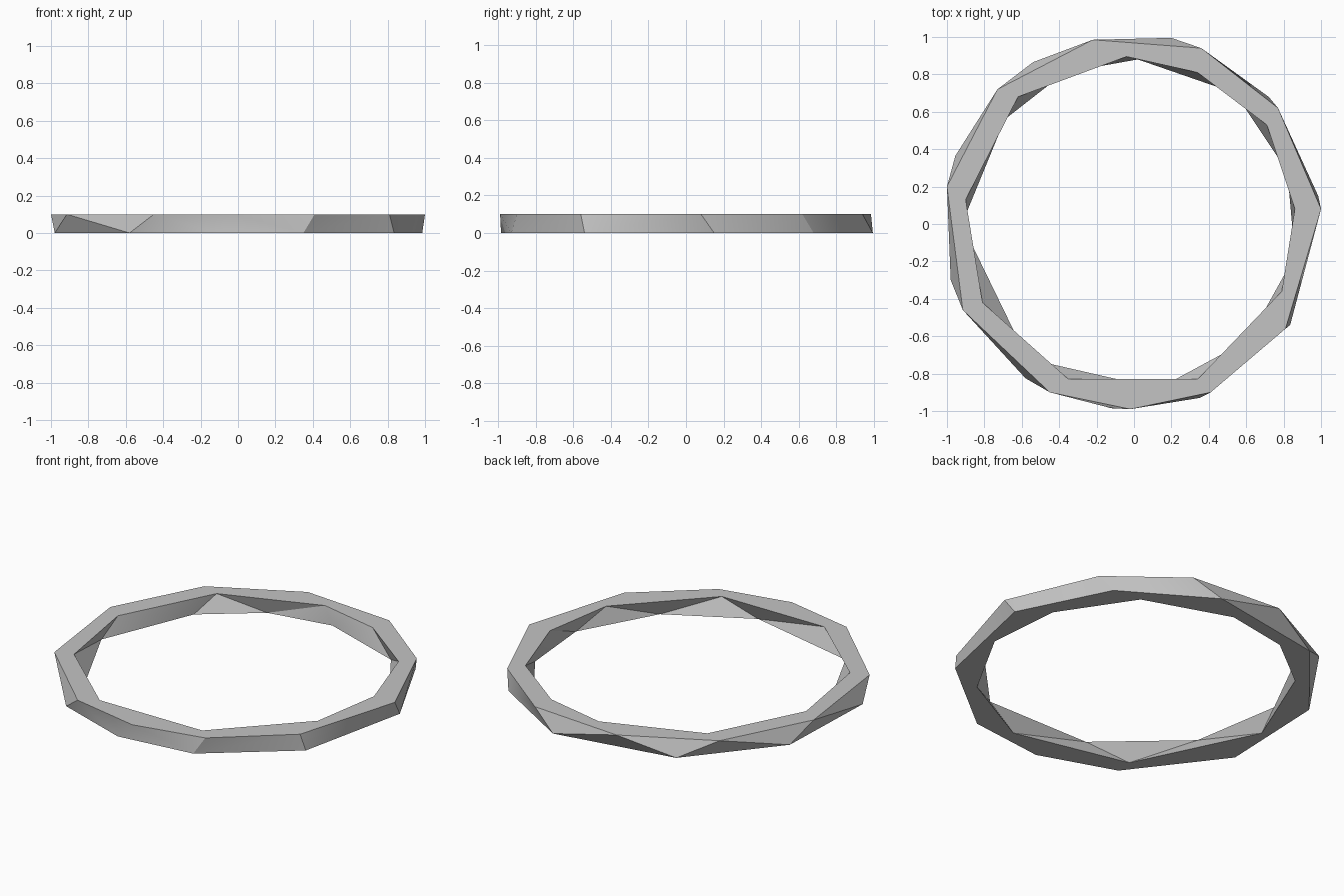
import bpy
import bmesh
import math

if "Cube" in bpy.data.objects:
    bpy.data.objects.remove(bpy.data.objects["Cube"], do_unlink=True)

HEIGHT = 0.1

# Faceted outlines, counter-clockwise from the +x side
outer_top = [(1, .08), (.77, .62), (.36, .94), (-.22, .985), (-.73, .72), (-1, .2),
             (-.915, -.46), (-.45, -.9), (-.02, -.99), (.41, -.9), (.81, -.56)]
outer_bottom = [(.985, .15), (.72, .68), (.2, .995), (-.54, .865), (-.955, .365),
                (-.98, -.3), (-.58, -.825), (-.12, -.985), (.35, -.93), (.835, -.54)]
inner_top = [(.86, .08), (.71, .53), (.34, .81), (-.04, .895), (-.62, .68),
             (-.9, .13), (-.81, -.42), (-.35, -.83), (.34, -.83), (.79, -.36)]
inner_bottom = [(.82, .28), (.54, .7), (.02, .88), (-.37, .81), (-.69, .56),
                (-.92, 0), (-.57, -.72), (.13, -.88), (.61, -.62), (.86, -.17)]


def add_loop(bm, outline, z):
    return [bm.verts.new((x, y, z)) for x, y in outline]


def turn(loop, i):
    """Angle of the i-th corner, counting full turns past the end."""
    v = loop[i % len(loop)].co
    return math.atan2(v.y, v.x) % math.tau + math.tau * (i // len(loop))


def stitch(bm, a, b):
    """Join two closed loops with a band of triangles ordered by angle."""
    i = j = 0
    while i < len(a) or j < len(b):
        p, q = a[i % len(a)], b[j % len(b)]
        if j == len(b) or (i < len(a) and turn(a, i + 1) <= turn(b, j + 1)):
            i += 1
            bm.faces.new((p, q, a[i % len(a)]))
        else:
            j += 1
            bm.faces.new((p, q, b[j % len(b)]))


# Ring body: outer wall, inner wall, top and underside
bm = bmesh.new()
ot, it = add_loop(bm, outer_top, HEIGHT), add_loop(bm, inner_top, HEIGHT)
ob, ib = add_loop(bm, outer_bottom, 0), add_loop(bm, inner_bottom, 0)
for first, second in ((ot, ob), (it, ib), (ot, it), (ob, ib)):
    stitch(bm, first, second)
bmesh.ops.recalc_face_normals(bm, faces=bm.faces[:])
mesh = bpy.data.meshes.new("faceted_ring")
bm.to_mesh(mesh)
bm.free()
ring = bpy.data.objects.new("faceted_ring", mesh)
bpy.context.collection.objects.link(ring)

# Plain grey finish
grey = bpy.data.materials.new("light_grey")
grey.use_nodes = True
color = (0.55, 0.55, 0.55, 1)
grey.diffuse_color = color
grey.node_tree.nodes["Principled BSDF"].inputs["Base Color"].default_value = color
mesh.materials.append(grey)

# Soften only the shallow facets
bpy.ops.object.select_all(action='DESELECT')
ring.select_set(True)
bpy.context.view_layer.objects.active = ring
bpy.ops.object.shade_smooth_by_angle(angle=math.radians(30))
